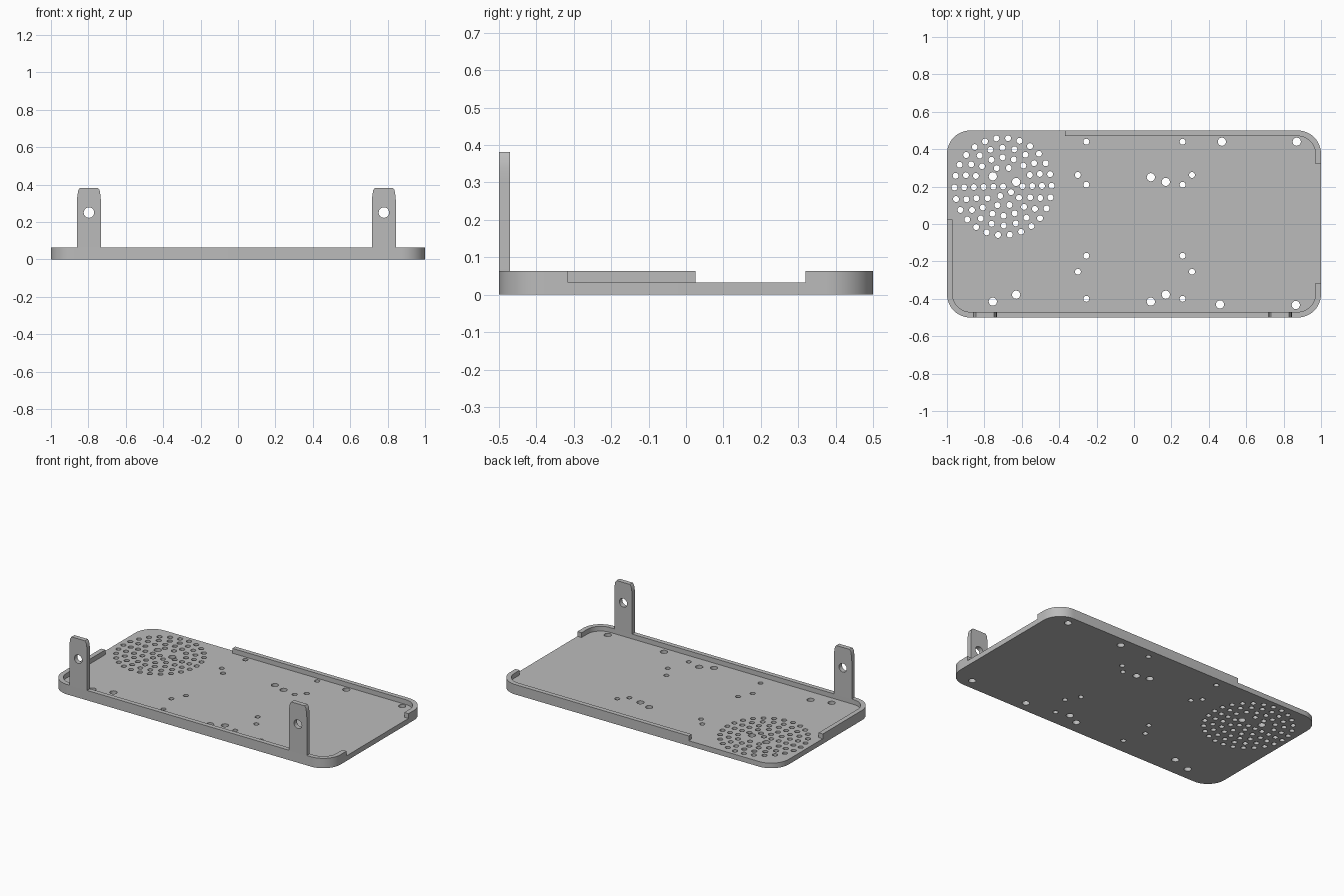
import bpy, bmesh
from math import sin, cos, pi, radians, hypot
from mathutils import Matrix, Vector

cube = bpy.data.objects.get("Cube")
if cube:
    bpy.data.objects.remove(cube)

grey = bpy.data.materials.new("grey_plastic")
grey.use_nodes = True
tone = (0.5, 0.5, 0.5, 1)
grey.diffuse_color = tone
grey.node_tree.nodes["Principled BSDF"].inputs["Base Color"].default_value = tone

FLOOR, RIM, WALL, RADIUS = 0.033, 0.064, 0.03, 0.125


def arc(cx, cy, r, start, end, n):
    step = (end - start) / n
    return [(cx + r * cos(radians(start + i * step)),
             cy + r * sin(radians(start + i * step))) for i in range(n + 1)]


def circle(cx, cy, r, n=20):
    return arc(cx, cy, r, 0, 360, n)[:-1]


def corner(sx, sy, inset=0.0):
    """Rounded corner of the tray outline, counter-clockwise."""
    start = {(1, 1): 0, (-1, 1): 90, (-1, -1): 180, (1, -1): 270}[sx, sy]
    return arc(sx * (1 - RADIUS), sy * (0.5 - RADIUS), RADIUS - inset, start, start + 90, 12)


def extrude_outline(name, outlines, depth, matrix, open_bottom=False):
    """Filled flat outline with holes, extruded from 0 to depth."""
    curve = bpy.data.curves.new(name + "_outline", 'CURVE')
    curve.dimensions = '2D'
    curve.fill_mode = 'BOTH'
    curve.extrude = depth / 2
    for pts in outlines:
        spline = curve.splines.new('POLY')
        spline.points.add(len(pts) - 1)
        for p, (x, y) in zip(spline.points, pts):
            p.co = (x, y, 0, 1)
        spline.use_cyclic_u = True
    temp = bpy.data.objects.new(name + "_temp", curve)
    bpy.context.collection.objects.link(temp)
    graph = bpy.context.evaluated_depsgraph_get()
    mesh = bpy.data.meshes.new_from_object(temp.evaluated_get(graph))
    bpy.data.objects.remove(temp)
    bpy.data.curves.remove(curve)
    mesh.name = name

    bm = bmesh.new()
    bm.from_mesh(mesh)
    bmesh.ops.translate(bm, verts=bm.verts, vec=(0, 0, depth / 2))
    bmesh.ops.transform(bm, matrix=matrix, verts=bm.verts)
    bmesh.ops.remove_doubles(bm, verts=bm.verts, dist=1e-5)
    bmesh.ops.recalc_face_normals(bm, faces=bm.faces)
    if open_bottom:
        bmesh.ops.delete(bm, geom=[f for f in bm.faces if f.normal.z < -0.9], context='FACES')
    bm.to_mesh(mesh)
    bm.free()

    mesh.materials.clear()
    mesh.materials.append(grey)
    obj = bpy.data.objects.new(name, mesh)
    bpy.context.collection.objects.link(obj)
    bpy.ops.object.select_all(action='DESELECT')
    obj.select_set(True)
    bpy.context.view_layer.objects.active = obj
    bpy.ops.object.shade_smooth_by_angle(angle=radians(35))
    return obj


# Mounting holes, wide and narrow
wide = [(0.47, 0.44), (0.87, 0.44), (0.09, 0.25), (0.17, 0.225), (-0.755, 0.255), (-0.63, 0.225),
        (0.09, -0.415), (0.17, -0.378), (-0.755, -0.415), (-0.63, -0.378),
        (0.46, -0.43), (0.865, -0.433)]
narrow = [(x, y) for x in (-0.255, 0.26) for y in (0.44, 0.21, -0.17, -0.4)]
narrow += [(x, y) for x in (-0.3, 0.31) for y in (0.262, -0.255)]

# Speaker grille of concentric rings
grille = [(-0.7, 0.2)]
for ring, count in enumerate((5, 10, 16, 20, 26), 1):
    grille += arc(-0.7, 0.2, 0.052 * ring, 181, 541, count)[:-1]
grille = [g for g in grille if all(hypot(g[0] - x, g[1] - y) > 0.04 for x, y in wide)]

# Base plate
outline = corner(1, 1) + corner(-1, 1) + corner(-1, -1) + corner(1, -1)
holes = [circle(x, y, 0.022) for x, y in wide]
holes += [circle(x, y, 0.016, 16) for x, y in narrow + grille]
extrude_outline("base_plate", [outline] + holes, FLOOR, Matrix())

# Rim walls, each wrapping round the corners
lift = Matrix.Translation((0, 0, FLOOR))
back = [(1, 0.32)] + corner(1, 1) + [(-0.37, 0.5), (-0.37, 0.5 - WALL)]
back += corner(1, 1, WALL)[::-1] + [(1 - WALL, 0.32)]
extrude_outline("back_rim", [back], RIM - FLOOR, lift, True)

front = [(-1, 0.025)] + corner(-1, -1) + corner(1, -1) + [(1, -0.315), (1 - WALL, -0.315)]
front += corner(1, -1, WALL)[::-1] + corner(-1, -1, WALL)[::-1] + [(WALL - 1, 0.025)]
extrude_outline("front_rim", [front], RIM - FLOOR, lift, True)

# Upright mounting tabs with a screw hole
half = [(0.064, RIM), (0.064, 0.31), (0.062, 0.34), (0.057, 0.37), (0.048, 0.382)]
tab = half + [(-x, z) for x, z in reversed(half)]
for name, x in (("right_tab", -0.797), ("left_tab", 0.78)):
    place = Matrix.Translation((x, WALL - 0.5, 0)) @ Matrix.Rotation(pi / 2, 4, 'X')
    extrude_outline(name, [tab, circle(0, 0.25, 0.028, 24)], WALL, place, False)
